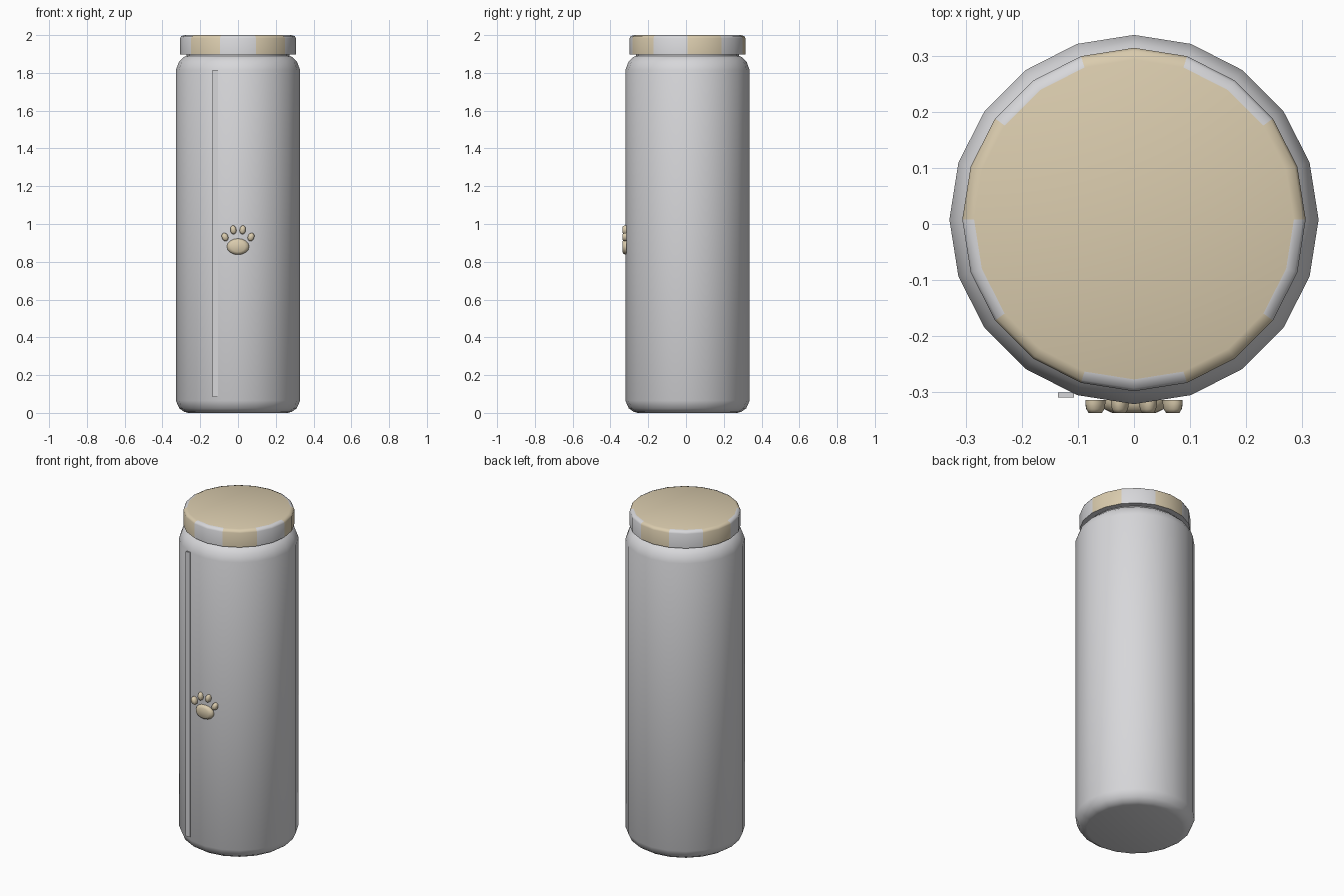
import bpy, bmesh, math
from mathutils import Matrix, Vector

if "Cube" in bpy.data.objects:
    bpy.data.objects.remove(bpy.data.objects["Cube"])

SIDES = 20
CENTRE_Y = 0.008


def material(name, rgb, roughness=0.6):
    m = bpy.data.materials.new(name)
    m.use_nodes = True
    m.diffuse_color = (*rgb, 1)
    bsdf = m.node_tree.nodes["Principled BSDF"]
    bsdf.inputs["Base Color"].default_value = (*rgb, 1)
    bsdf.inputs["Roughness"].default_value = roughness
    return m


GREY = material("pale_grey", (0.68, 0.68, 0.70))
BEIGE = material("warm_beige", (0.70, 0.60, 0.42))


def finish(bm, name, mats, angle=None):
    bmesh.ops.recalc_face_normals(bm, faces=bm.faces)
    mesh = bpy.data.meshes.new(name)
    bm.to_mesh(mesh)
    bm.free()
    for m in mats:
        mesh.materials.append(m)
    obj = bpy.data.objects.new(name, mesh)
    bpy.context.collection.objects.link(obj)
    if angle:
        bpy.ops.object.select_all(action="DESELECT")
        obj.select_set(True)
        bpy.context.view_layer.objects.active = obj
        bpy.ops.object.shade_smooth_by_angle(angle=math.radians(angle))
    return obj


def loft(profile, sides, place):
    """Stack of rings from (radius, height) pairs, capped at both ends."""
    bm = bmesh.new()
    rings = []
    for r, h in profile:
        rings.append([bm.verts.new(place(r, math.tau * i / sides, h)) for i in range(sides)])
    for a, b in zip(rings, rings[1:]):
        for i in range(sides):
            j = (i + 1) % sides
            bm.faces.new((a[i], a[j], b[j], b[i]))
    bm.faces.new(rings[0])
    bm.faces.new(rings[-1])
    return bm


def upright(r, a, h):
    return Vector((r * math.cos(a), r * math.sin(a) + CENTRE_Y, h))


# Bottle body with rounded base, shoulder and neck
body = loft([(0.265, 0), (0.285, 0.006), (0.311, 0.024), (0.329, 0.065),
             (0.329, 1.815), (0.313, 1.858), (0.285, 1.885), (0.272, 1.89),
             (0.272, 1.92)], SIDES, upright)
finish(body, "bottle_body", [GREY], 50)

# Lid: beige top, sides striped two facets at a time
lid = loft([(0.306, 1.897), (0.306, 1.984), (0.301, 1.994), (0.285, 2.0)], SIDES, upright)
lid.normal_update()
for f in lid.faces:
    c = f.calc_center_median()
    if len(f.verts) > 4:
        f.material_index = 1 if c.z > 1.95 else 0
    else:
        turn = math.degrees(math.atan2(c.x, -(c.y - CENTRE_Y))) + 18
        f.material_index = int(turn % 360 // 36) % 2
finish(lid, "lid", [GREY, BEIGE], 50)

# Narrow upright strip on the front
strip = bmesh.new()
bmesh.ops.create_cube(strip, size=1, matrix=Matrix.Translation((-0.121, -0.305, 0.95))
                      @ Matrix.Diagonal((0.028, 0.009, 1.73, 1)))
finish(strip, "front_strip", [GREY])


# Raised paw emblem
def pad(name, x, z, half_width, half_height, tilt):
    turn = Matrix.Rotation(math.radians(tilt), 3, "Y")

    def place(r, a, depth):
        p = turn @ Vector((half_width * r * math.cos(a), 0, half_height * r * math.sin(a)))
        return p + Vector((x, -depth, z))

    bm = loft([(1, 0.314), (1, 0.320), (0.9, 0.330), (0.65, 0.337)], 16, place)
    finish(bm, name, [BEIGE], 60)


pad("paw_pad", 0, 0.88, 0.059, 0.043, 0)
for side, label in ((1, "left"), (-1, "right")):
    pad(label + "_outer_toe", side * 0.069, 0.931, 0.017, 0.023, side * 22)
    pad(label + "_inner_toe", side * 0.025, 0.969, 0.016, 0.024, side * 8)
